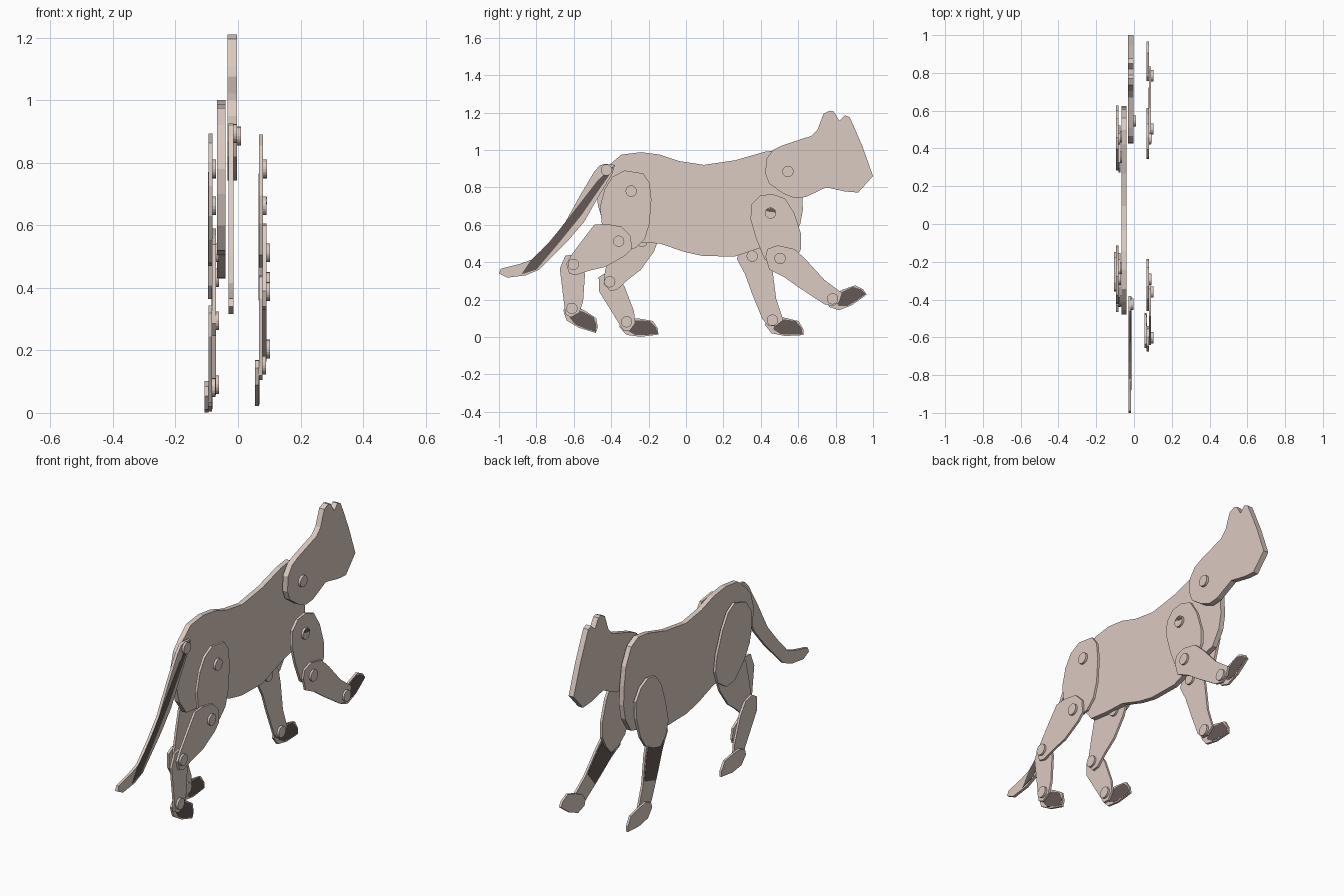
import bpy, bmesh, math
from mathutils import Vector, Matrix


def material(name, rgb):
    m = bpy.data.materials.new(name)
    m.diffuse_color = (*rgb, 1)
    return m


beige = material("warm_beige", (0.71, 0.595, 0.535))
brown = material("dark_brown", (0.13, 0.098, 0.089))


def plate(name, pts, x0, x1, mat=beige):
    """Extrude a side-view (y, z) outline between x0 and x1."""
    bm = bmesh.new()
    face = bm.faces.new([bm.verts.new((x0, y, z)) for y, z in pts])
    ext = bmesh.ops.extrude_face_region(bm, geom=[face], use_keep_orig=True)
    moved = [g for g in ext["geom"] if isinstance(g, bmesh.types.BMVert)]
    bmesh.ops.translate(bm, verts=moved, vec=(x1 - x0, 0, 0))
    bmesh.ops.recalc_face_normals(bm, faces=bm.faces)
    me = bpy.data.meshes.new(name)
    bm.to_mesh(me)
    bm.free()
    me.materials.append(mat)
    ob = bpy.data.objects.new(name, me)
    bpy.context.collection.objects.link(ob)


def rivet(name, c, x0, x1, r=0.03, n=20):
    ring = [(c[0] + r * math.cos(2 * math.pi * i / n),
             c[1] + r * math.sin(2 * math.pi * i / n)) for i in range(n)]
    plate(name, ring, x0, x1)


def swing(pts, a, b, a2, b2):
    """Move an outline so its joints a, b land on a2, b2."""
    d, d2 = Vector(b) - Vector(a), Vector(b2) - Vector(a2)
    rot = Matrix.Rotation(math.atan2(d2.y, d2.x) - math.atan2(d.y, d.x), 2)
    return [Vector(a2) + rot @ (Vector(p) - Vector(a)) for p in pts]


# body, head and tail outlines
body = [(-.41, .92), (-.345, .975), (-.24, .988), (-.14, .975), (-.035, .94), (.095, .92),
        (.265, .945), (.42, .99), (.50, 1.0), (.56, .97), (.605, .88), (.62, .78), (.625, .68),
        (.61, .60), (.56, .52), (.41, .48), (.26, .43), (.09, .433), (-.01, .455), (-.14, .50),
        (-.26, .505), (-.38, .52), (-.44, .60), (-.47, .70), (-.48, .78), (-.455, .87)]
head = [(.704, 1.11), (.736, 1.195), (.77, 1.21), (.79, 1.205), (.82, 1.155), (.85, 1.185),
        (.875, 1.175), (.90, 1.12), (.945, 1.015), (1.0, .86), (.92, .772), (.85, .778),
        (.75, .80), (.64, .748), (.58, .743), (.52, .767), (.445, .82), (.425, .87),
        (.428, .95), (.465, 1.0), (.51, 1.022), (.67, 1.075)]
tail = [(-.435, .925), (-.38, .92), (-.395, .87), (-.465, .755), (-.545, .615), (-.635, .51),
        (-.785, .36), (-.855, .33), (-.955, .317), (-1, .34), (-.99, .365), (-.89, .39),
        (-.82, .415), (-.73, .51), (-.65, .605), (-.57, .75), (-.49, .885), (-.46, .918)]
tail_stripe = [(-.385, .918), (-.40, .88), (-.56, .65), (-.69, .49), (-.80, .36), (-.88, .335),
               (-.83, .41), (-.73, .505), (-.61, .66), (-.47, .84)]
plate("body", body, -.067, -.04)
plate("head", head, -.033, -.003)
plate("tail", tail, -.03, -.015)
plate("tail_stripe", tail_stripe, -.015, -.014, brown)
rivet("head_rivet", (.545, .885), -.003, .01)
rivet("tail_rivet", (-.425, .893), -.015, -.003)

# leg segment outlines in the right-hand pose
thigh = [(-.33, .89), (-.23, .875), (-.195, .825), (-.185, .735), (-.195, .605), (-.22, .525),
         (-.27, .475), (-.355, .465), (-.415, .505), (-.45, .605), (-.46, .695), (-.435, .79),
         (-.395, .855)]
shin = [(-.49, .60), (-.43, .605), (-.345, .59), (-.295, .54), (-.29, .47), (-.325, .435),
        (-.43, .375), (-.515, .355), (-.59, .33), (-.625, .34), (-.64, .39), (-.615, .435),
        (-.56, .51)]
hock = [(-.645, .435), (-.60, .44), (-.555, .405), (-.54, .335), (-.55, .19), (-.57, .13),
        (-.615, .105), (-.645, .12), (-.66, .245), (-.675, .365)]
upper_arm = [(.395, .755), (.46, .765), (.53, .74), (.58, .66), (.615, .55), (.615, .47),
             (.58, .405), (.54, .36), (.48, .37), (.42, .415), (.375, .525), (.345, .63),
             (.35, .71)]
forearm = [(.425, .43), (.435, .47), (.49, .49), (.58, .47), (.64, .415), (.74, .305),
           (.835, .235), (.82, .185), (.785, .165), (.74, .175), (.61, .26), (.525, .32),
           (.445, .36)]
forearm_mark = [(.57, .46), (.635, .405), (.722, .312), (.66, .235), (.53, .32), (.48, .36)]
paw = [(-.04, -.025), (-.005, -.07), (.07, -.085), (.165, -.08), (.165, -.048), (.14, -.005),
       (.07, .012), (.01, .02), (-.03, .005)]
paw_mark = [(.005, -.05), (.045, -.075), (.10, -.078), (.163, -.075), (.155, -.04), (.125, -.005),
            (.07, .003), (.015, .003)]

# segment: name, outline, layer start, layer end, rivet front
hind = [("thigh", thigh, .067, .080, .092), ("shin", shin, .079, .091, .102),
        ("hock", hock, .067, .079, .09)]
fore = [("upper_arm", upper_arm, .066, .080, .091), ("forearm", forearm, .079, .091, .102)]
hind_joints = [(-.293, .78), (-.36, .512), (-.602, .388), (-.61, .153)]
fore_joints = [(.452, .662), (.503, .42), (.784, .204)]


def leg(name, parts, rest, joints, paw_x, paw_angle, dx):
    for i, (part, pts, x0, x1, xr) in enumerate(parts):
        ends = rest[i], rest[i + 1], joints[i], joints[i + 1]
        plate(f"{name}_{part}", swing(pts, *ends), x0 + dx, x1 + dx)
        if part == "forearm":
            plate(f"{name}_forearm_mark", swing(forearm_mark, *ends),
                  x0 - .001 + dx, x0 + dx, brown)
    # rivets sit on the front plate of each joint
    fronts = [p[3:5] for p in parts]
    fronts.insert(2, fronts[1])
    for i, (c, (x1, xr)) in enumerate(zip(joints, fronts)):
        rivet(f"{name}_rivet_{i + 1}", c, x1 + dx, xr + dx)
    # paw with a dark face on its right side
    rot = Matrix.Rotation(math.radians(paw_angle), 2)
    x1 = paw_x + .012 + dx
    for part, pts, a, b, m in (("paw", paw, paw_x + dx, x1, beige),
                               ("paw_mark", paw_mark, x1, x1 + .001, brown)):
        plate(f"{name}_{part}", [Vector(joints[-1]) + rot @ Vector(p) for p in pts], a, b, m)


# right legs in the rest pose, left legs re-posed and shifted across
leg("right_hind", hind, hind_joints, hind_joints, .055, -20, 0)
leg("right_front", fore, fore_joints, fore_joints, .067, 33, 0)
leg("left_hind", hind, hind_joints,
    [(-.293, .78), (-.235, .512), (-.408, .295), (-.318, .081)], .055, 4, -.162)
leg("left_front", fore, fore_joints,
    [(.452, .662), (.354, .432), (.462, .09)], .067, 0, -.162)

# small dark patch on the right shoulder rivet
plate("shoulder_rivet_mark", [(.425, .675), (.435, .684), (.455, .69), (.476, .678),
                              (.478, .666), (.45, .668)], .091, .092, brown)
